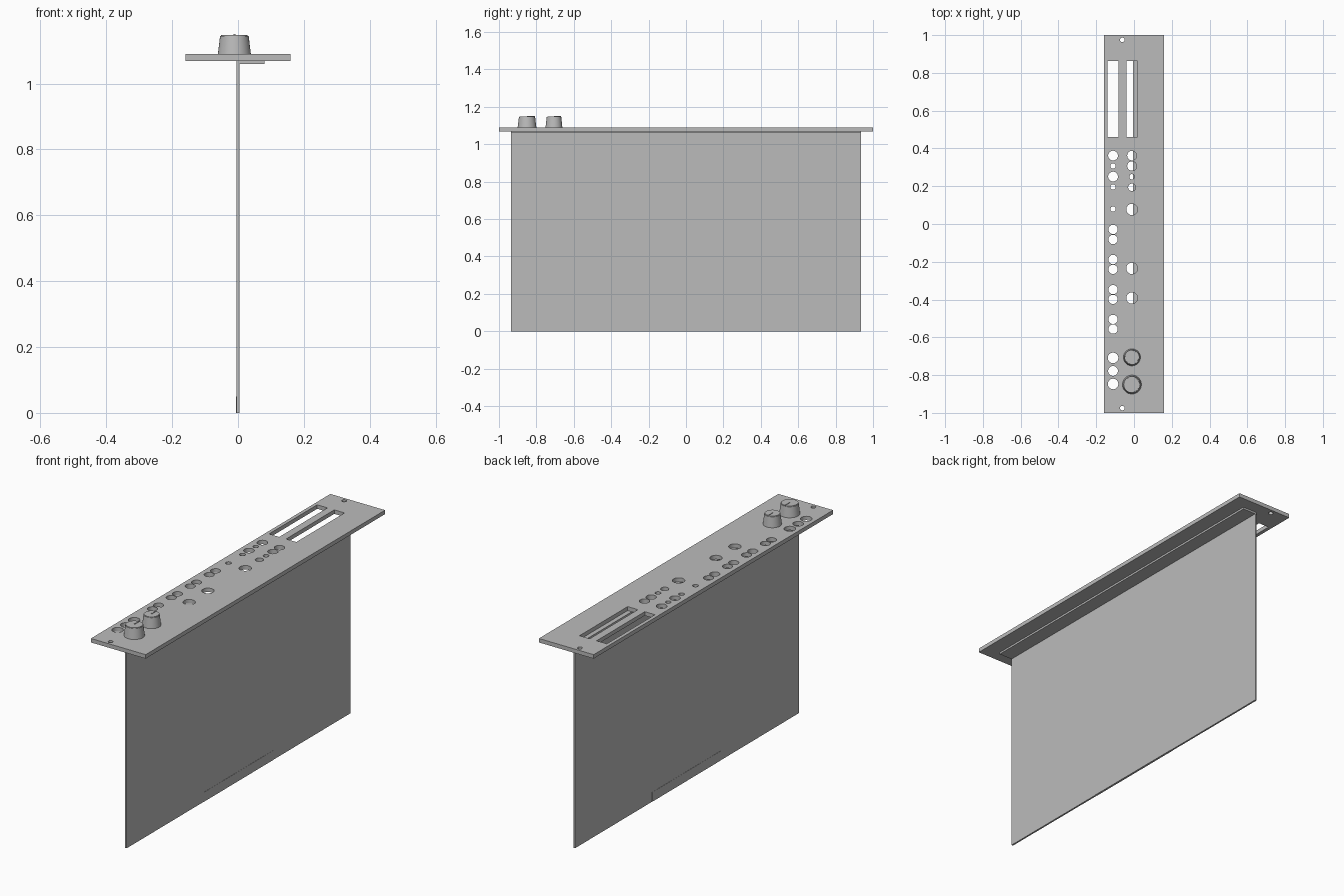
import bpy, bmesh
from mathutils import Matrix, Vector

old = bpy.data.objects.get("Cube")
if old:
    bpy.data.objects.remove(old, do_unlink=True)

grey = bpy.data.materials.new("plain grey")
grey.use_nodes = True
grey.diffuse_color = (0.5, 0.5, 0.5, 1)
grey.node_tree.nodes["Principled BSDF"].inputs["Base Color"].default_value = (0.5, 0.5, 0.5, 1)


def add_box(bm, low, high):
    low, high = Vector(low), Vector(high)
    m = Matrix.Translation((low + high) / 2) @ Matrix.Diagonal((*(high - low), 1))
    bmesh.ops.create_cube(bm, size=1, matrix=m)


def add_cone(bm, x, y, z0, z1, r0, r1, sides):
    return bmesh.ops.create_cone(bm, cap_ends=True, segments=sides, radius1=r0, radius2=r1,
                                 depth=z1 - z0, matrix=Matrix.Translation((x, y, (z0 + z1) / 2)))


def finish(name, bm):
    mesh = bpy.data.meshes.new(name)
    bm.to_mesh(mesh)
    bm.free()
    mesh.materials.append(grey)
    ob = bpy.data.objects.new(name, mesh)
    bpy.context.collection.objects.link(ob)
    return ob


def box(name, low, high):
    bm = bmesh.new()
    add_box(bm, low, high)
    return finish(name, bm)


def activate(ob):
    bpy.ops.object.select_all(action='DESELECT')
    ob.select_set(True)
    bpy.context.view_layer.objects.active = ob


BOTTOM, TOP = 1.069, 1.09
LEFT, RIGHT, SCREW = -0.111, -0.011, -0.062

# Face plate with fader slots, jack holes, lamp holes and screw holes
plate = box("face_plate", (-0.16, -1, BOTTOM), (0.16, 1, TOP))
cut = bmesh.new()
for x in (LEFT, RIGHT):
    add_box(cut, (x - 0.03, 0.46, 1), (x + 0.03, 0.863, 1.2))
holes = {
    LEFT: [(0.026, (0.362, 0.251, -0.778)),
           (0.014, (0.307, 0.196, 0.079)),
           (0.0245, (-0.029, -0.082, -0.188, -0.24, -0.347, -0.399, -0.505, -0.556)),
           (0.028, (-0.709, -0.847))],
    RIGHT: [(0.025, (0.362, 0.307)), (0.014, (0.25,)), (0.02, (0.194,)),
            (0.03, (0.077, -0.235, -0.392))],
    SCREW: [(0.012, (0.975, -0.975))],
}
for x, groups in holes.items():
    for radius, places in groups:
        for y in places:
            add_cone(cut, x, y, 1, 1.2, radius, radius, 32)
cutter = finish("hole_cutter", cut)
cutter.hide_render = True
mod = plate.modifiers.new("holes", 'BOOLEAN')
mod.operation = 'DIFFERENCE'
mod.solver = 'EXACT'
mod.object = cutter
activate(plate)
bpy.ops.object.modifier_apply(modifier=mod.name)
bpy.data.objects.remove(cutter, do_unlink=True)
bpy.ops.object.shade_smooth_by_angle()

# Upright circuit board, its edge connector and the ledge under the plate
box("circuit_board", (-0.005, -0.935, 0), (0.004, 0.935, BOTTOM))
box("edge_connector", (-0.006, -0.29, 0), (0.005, 0.29, 0.05))
box("mounting_ledge", (0.004, -0.935, 1.059), (0.08, 0.935, BOTTOM))

# Tapered knobs with raised pointer lines
for name, y, r in (("large_knob", -0.85, 0.05), ("small_knob", -0.706, 0.045)):
    bm = bmesh.new()
    add_cone(bm, RIGHT, y, TOP, 1.148, r, r * 0.86, 48)
    rim = [e for e in bm.edges if all(v.co.z > 1.14 for v in e.verts)]
    bmesh.ops.bevel(bm, geom=rim, offset=0.003, segments=2, affect='EDGES')
    activate(finish(name, bm))
    bpy.ops.object.shade_smooth_by_angle()
    box(name + "_pointer", (RIGHT - 0.003, y, 1.145), (RIGHT + 0.003, y + r * 0.84, 1.151))
